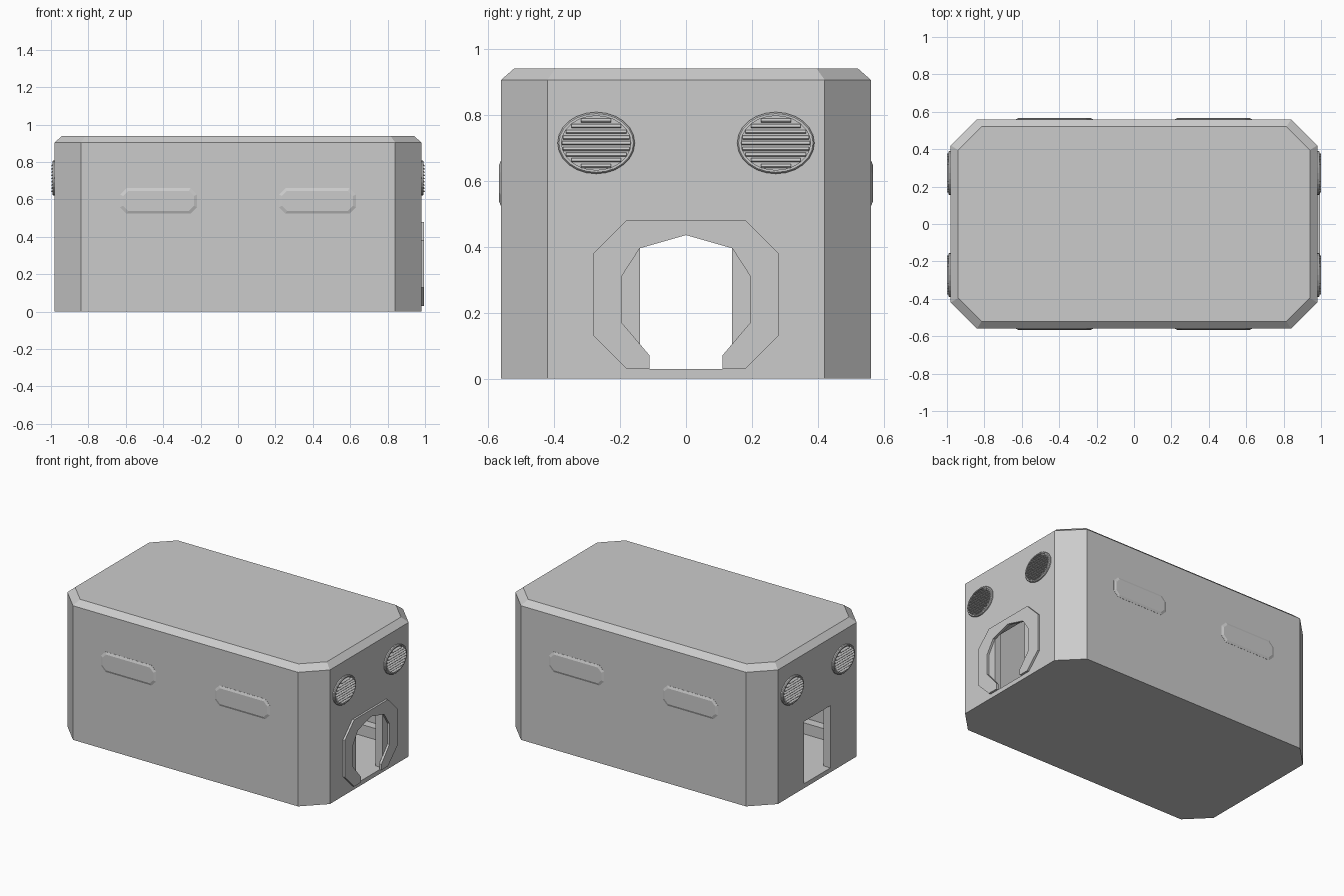
import bpy, bmesh
from math import sin, cos, pi, sqrt

if "Cube" in bpy.data.objects:
    bpy.data.objects.remove(bpy.data.objects["Cube"])


def loft(name, rings, cap=True):
    """Skin a list of point rings; either cap the ends or join last to first."""
    bm = bmesh.new()
    vs = [[bm.verts.new(p) for p in r] for r in rings]
    n = len(rings[0])
    pairs = list(zip(vs, vs[1:])) + ([] if cap else [(vs[-1], vs[0])])
    for a, b in pairs:
        for i in range(n):
            j = (i + 1) % n
            bm.faces.new((a[i], a[j], b[j], b[i]))
    if cap:
        bm.faces.new(vs[0])
        bm.faces.new(vs[-1])
    bmesh.ops.recalc_face_normals(bm, faces=bm.faces[:])
    me = bpy.data.meshes.new(name)
    bm.to_mesh(me)
    bm.free()
    ob = bpy.data.objects.new(name, me)
    bpy.context.collection.objects.link(ob)
    return ob


def octagon(hx, hy, c):
    return [(hx, -hy + c), (hx, hy - c), (hx - c, hy), (-hx + c, hy),
            (-hx, hy - c), (-hx, -hy + c), (-hx + c, -hy), (hx - c, -hy)]


def box(name, x0, x1, y0, y1, z0, z1):
    base = [(x0, y0), (x1, y0), (x1, y1), (x0, y1)]
    return loft(name, [[(x, y, z) for x, y in base] for z in (z0, z1)])


def cut(ob, cutter):
    m = ob.modifiers.new("cut", 'BOOLEAN')
    m.operation = 'DIFFERENCE'
    m.solver = 'EXACT'
    m.object = cutter
    bpy.context.view_layer.objects.active = ob
    bpy.ops.object.modifier_apply(modifier=m.name)
    bpy.data.objects.remove(cutter)


# Hollow chamfered shell with a doorway through each end
shell = loft("shelter_shell", [
    [(x, y, z) for x, y in octagon(hx, hy, c)]
    for hx, hy, c, z in ((.98, .56, .14, 0), (.98, .56, .14, .905), (.94, .52, .125, .94))])
cut(shell, loft("cavity_cutter", [[(x, y, z) for x, y in octagon(.93, .51, .12)]
                                  for z in (.03, .89)]))
for s in (-1, 1):
    a, b = sorted((s * .85, s * 1.1))
    cut(shell, box("door_cutter", a, b, -.14, .14, .03, .45))

# Low ledges inside along the long walls
for s in (-1, 1):
    a, b = sorted((s * .45, s * .515))
    box("inner_ledge", -.8, .8, a, b, .025, .105)

# Open-bottomed faceted frame round the right-hand doorway
half_out = [(.18, .03), (.28, .13), (.28, .38), (.18, .48)]
half_in = [(.11, .03), (.11, .07), (.195, .17), (.195, .31), (.14, .395), (0, .435)]
outline = (half_out + [(-y, z) for y, z in half_out[::-1]]
           + [(-y, z) for y, z in half_in] + half_in[-2::-1])
loft("door_frame", [[(x, y, z) for y, z in outline] for x in (.978, .994)])

# Raised side panels with bevelled rims
for s in (-1, 1):
    for cx in (-.425, .425):
        loft("side_panel", [
            [(cx + x, s * d, .592 + z) for x, z in octagon(hx, hz, c)]
            for hx, hz, c, d in ((.205, .068, .034, .555), (.205, .068, .034, .561),
                                 (.19, .053, .027, .567))])


def ellipse(x, cy, cz, ry, rz, n=24):
    return [(x, cy + ry * cos(2 * pi * i / n), cz + rz * sin(2 * pi * i / n)) for i in range(n)]


# Oval louvred vents, two on each end
VZ = .714
for s in (-1, 1):
    for cy in (-.272, .272):
        loft("vent_rim", [ellipse(s * x, cy, VZ, ry, rz) for x, ry, rz in
                          ((.975, .117, .0935), (.988, .117, .0935), (.993, .113, .089),
                           (.993, .105, .082), (.975, .105, .082))], cap=False)
        loft("vent_back", [ellipse(s * x, cy, VZ, .106, .083) for x in (.976, .984)])
        for i in range(-4, 5):
            dz = i * .0172
            w = .104 * sqrt(1 - ((abs(dz) + .005) / .082) ** 2)
            z = VZ + dz
            # tilted slat cross-section
            prof = [(.98, z + .0065), (.994, z + .003), (1.0, z - .003),
                    (.997, z - .0065), (.98, z - .002)]
            loft("vent_slat", [[(s * x, cy + e * w, zz) for x, zz in prof] for e in (-1, 1)])
